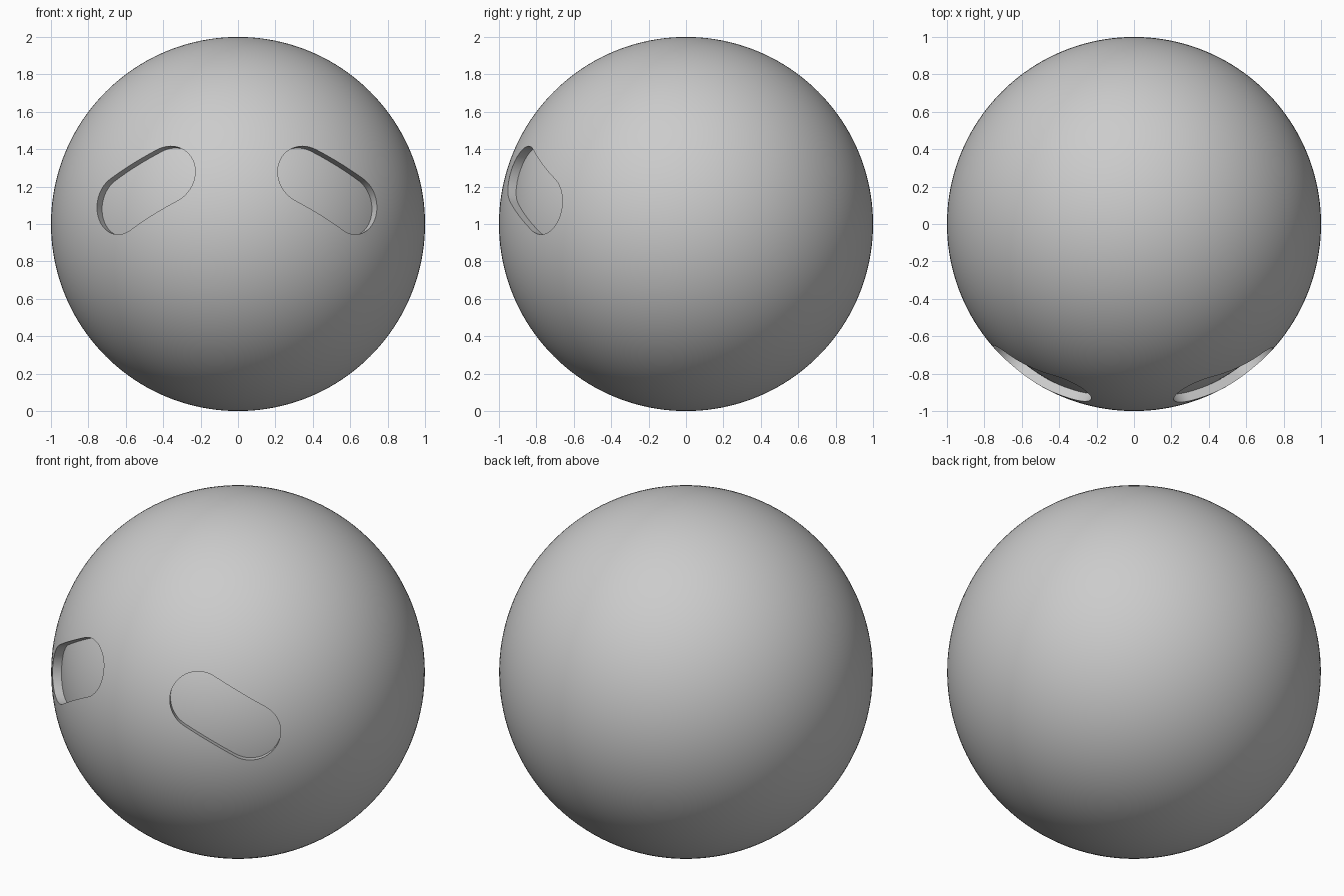
import bpy, bmesh
from math import sin, cos, pi, radians
from mathutils import Vector, Matrix

if "Cube" in bpy.data.objects:
    bpy.data.objects.remove(bpy.data.objects["Cube"])

CENTRE = Vector((0, 0, 1))
DEPTH = 0.05


def sphere(name, radius):
    bpy.ops.mesh.primitive_uv_sphere_add(segments=160, ring_count=80, radius=radius, location=CENTRE)
    ob = bpy.context.object
    ob.name = name
    return ob


def cut(target, tool):
    mod = target.modifiers.new("cut", 'BOOLEAN')
    mod.operation, mod.solver, mod.object = 'DIFFERENCE', 'EXACT', tool
    bpy.context.view_layer.objects.active = target
    bpy.ops.object.modifier_apply(modifier=mod.name)


def slot_cutter(name, azimuth, elevation, tilt, half=0.16, r=0.16, n=32):
    """Capsule prism pointing radially out of the ball."""
    az, el = radians(azimuth), radians(elevation)
    d = Vector((sin(az) * cos(el), -cos(az) * cos(el), sin(el)))
    u = Vector((cos(az), sin(az), 0))
    v = d.cross(u)
    rot = Matrix.Rotation(radians(tilt), 2)
    outline = []
    for side in (1, -1):
        for i in range(n + 1):
            a = -pi / 2 + pi * i / n
            outline.append(rot @ Vector((side * (half + r * cos(a)), side * r * sin(a))))
    bm = bmesh.new()
    face = bm.faces.new([bm.verts.new(CENTRE + u * p.x + v * p.y + d * 0.75) for p in outline])
    ext = bmesh.ops.extrude_face_region(bm, geom=[face])
    bmesh.ops.translate(bm, vec=d * 0.5, verts=[g for g in ext['geom'] if isinstance(g, bmesh.types.BMVert)])
    bmesh.ops.recalc_face_normals(bm, faces=bm.faces)
    me = bpy.data.meshes.new(name)
    bm.to_mesh(me)
    bm.free()
    ob = bpy.data.objects.new(name, me)
    bpy.context.collection.objects.link(ob)
    ob.hide_render = True
    return ob


# Ball, and an inner ball that gives the recesses a curved floor
ball = sphere("ball", 1.0)
core = sphere("recess_floor_helper", 1.0 - DEPTH)
core.hide_render = True

# Two slanted rounded slots on the front
for name, az, tilt in (("right_slot_cutter", 30.8, -30), ("left_slot_cutter", -31.8, 30)):
    cutter = slot_cutter(name, az, 10.8, tilt)
    cut(cutter, core)
    cut(ball, cutter)
    bpy.data.objects.remove(cutter)
bpy.data.objects.remove(core)

bpy.ops.object.select_all(action='DESELECT')
ball.select_set(True)
bpy.context.view_layer.objects.active = ball
bpy.ops.object.shade_smooth_by_angle(angle=radians(30))
